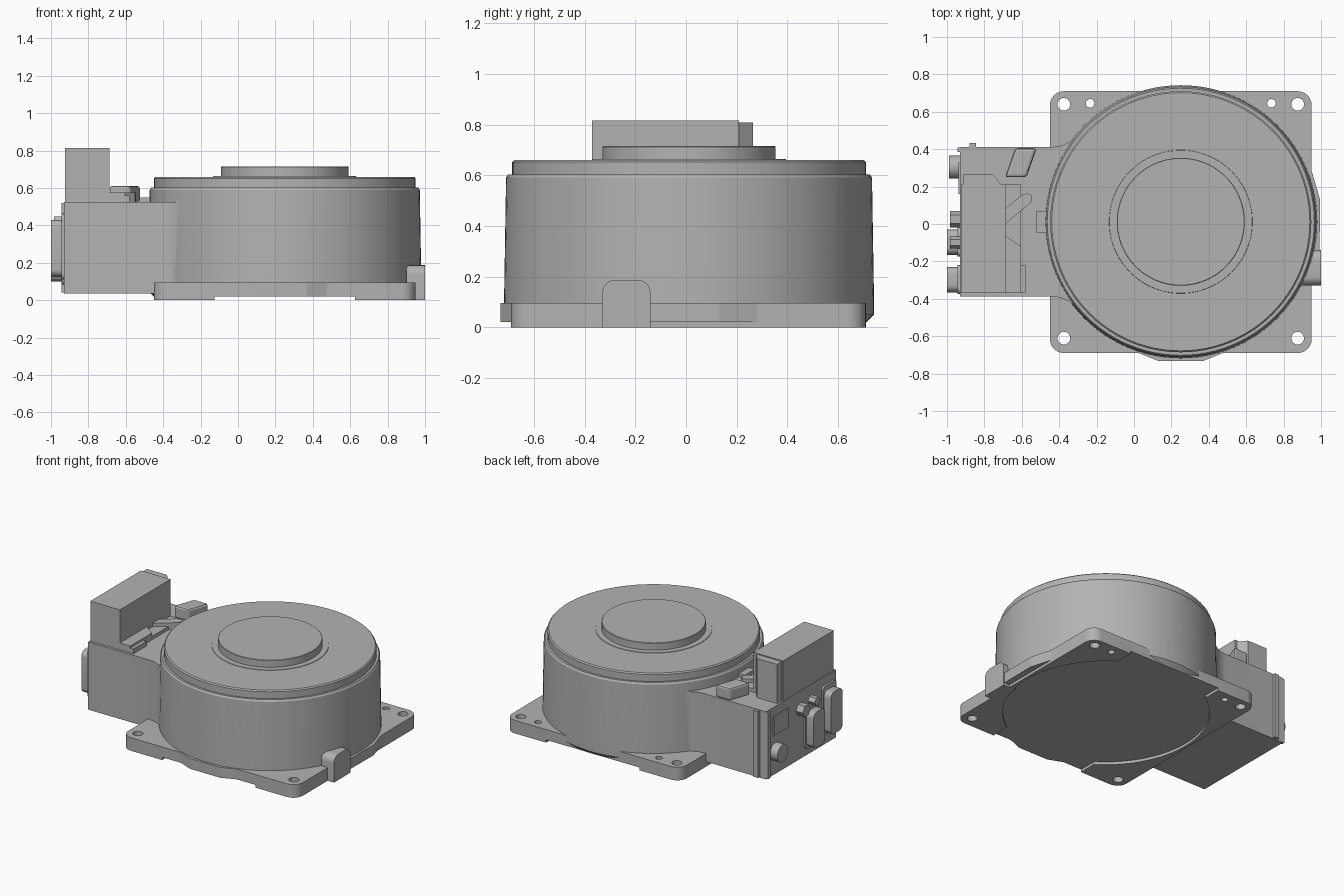
import bpy, bmesh, math
from mathutils import Matrix

if "Cube" in bpy.data.objects:
    bpy.data.objects.remove(bpy.data.objects["Cube"])

CX, CY = 0.25, 0.012          # axis of the round housing
gray = bpy.data.materials.new("housing gray")
gray.diffuse_color = (0.45, 0.45, 0.45, 1)
gray.use_nodes = True
gray.node_tree.nodes["Principled BSDF"].inputs["Base Color"].default_value = gray.diffuse_color


def finish(name, bm, smooth=False, bevel=0):
    bmesh.ops.recalc_face_normals(bm, faces=bm.faces)
    me = bpy.data.meshes.new(name)
    bm.to_mesh(me)
    bm.free()
    ob = bpy.data.objects.new(name, me)
    bpy.context.collection.objects.link(ob)
    me.materials.append(gray)
    if bevel:
        m = ob.modifiers.new("edge", 'BEVEL')
        m.width, m.segments, m.limit_method = bevel, 2, 'ANGLE'
    if smooth:
        bpy.ops.object.select_all(action='DESELECT')
        bpy.context.view_layer.objects.active = ob
        ob.select_set(True)
        bpy.ops.object.shade_smooth_by_angle(angle=math.radians(30))
    return ob


def prism(name, pts, lo, hi, axis='z', **kw):
    """Extrude a 2D outline: (x, y) along z, (y, z) along x, (x, z) along y."""
    place = {'z': lambda a, b, c: (a, b, c),
             'x': lambda a, b, c: (c, a, b),
             'y': lambda a, b, c: (a, c, b)}[axis]
    bm = bmesh.new()
    bot = [bm.verts.new(place(a, b, lo)) for a, b in pts]
    top = [bm.verts.new(place(a, b, hi)) for a, b in pts]
    bm.faces.new(bot)
    bm.faces.new(top)
    n = len(pts)
    for i in range(n):
        j = (i + 1) % n
        bm.faces.new((bot[i], bot[j], top[j], top[i]))
    return finish(name, bm, **kw)


def box(name, x0, x1, y0, y1, z0, z1, bevel=0):
    return prism(name, [(x0, y0), (x1, y0), (x1, y1), (x0, y1)], z0, z1, bevel=bevel)


def rounded(a0, a1, b0, b1, r, n=6):
    pts = []
    for k, (ca, cb) in enumerate([(a1 - r, b1 - r), (a0 + r, b1 - r),
                                  (a0 + r, b0 + r), (a1 - r, b0 + r)]):
        for i in range(n + 1):
            t = math.pi / 2 * (k + i / n)
            pts.append((ca + r * math.cos(t), cb + r * math.sin(t)))
    return pts


def circle(a, b, r, n):
    return [(a + r * math.cos(2 * math.pi * i / n),
             b + r * math.sin(2 * math.pi * i / n)) for i in range(n)]


def lathe(name, profile, n=96):
    bm = bmesh.new()
    rings = [[bm.verts.new((x, y, z)) for x, y in circle(CX, CY, r, n)] for r, z in profile]
    bm.faces.new(rings[0])
    bm.faces.new(rings[-1])
    for lo, hi in zip(rings, rings[1:]):
        for i in range(n):
            j = (i + 1) % n
            bm.faces.new((lo[i], lo[j], hi[j], hi[i]))
    return finish(name, bm, smooth=True)


def cut(ob, cutter):
    cutter.hide_render = True
    cutter.hide_viewport = True
    m = ob.modifiers.new("cut", 'BOOLEAN')
    m.operation, m.solver, m.object = 'DIFFERENCE', 'EXACT', cutter


# Round housing, lid and raised centre
lathe("round_housing", [(0.70, 0.02), (0.73, 0.05), (0.73, 0.10), (0.722, 0.59), (0.714, 0.602)])
lathe("lid", [(0.698, 0.595), (0.698, 0.652), (0.69, 0.66)])
lathe("lid_ring", [(0.385, 0.655), (0.382, 0.663)])
lathe("centre_boss", [(0.342, 0.655), (0.342, 0.712), (0.339, 0.715)])

# Mounting plate with raised underside and bolt holes
plate = prism("mounting_plate", rounded(-0.45, 0.95, -0.69, 0.71, 0.075), 0, 0.095, smooth=True)
cut(plate, box("underside_slot_cutter", CX - 0.375, CX + 0.375, -0.9, 0.9, -0.1, 0.02))
cut(plate, prism("underside_round_cutter", circle(CX, CY, 0.68, 96), -0.1, 0.0201))
for x in (-0.375, 0.875):
    for y in (-0.61, 0.64):
        cut(plate, prism("bolt_hole_cutter", circle(x, y, 0.034, 24), -0.1, 0.2))
for x in (-0.235, 0.735):
    cut(plate, prism("pin_hole_cutter", circle(x, 0.645, 0.023, 20), -0.1, 0.2))

# Plate bulges and the side tab
prism("front_bulge", [(0.0, -0.68), (0.13, -0.732), (0.37, -0.732), (0.5, -0.68)], 0.02, 0.095)
prism("side_bulge", [(0.85, -0.32), (0.99, -0.32), (0.995, 0.13), (0.945, 0.3), (0.85, 0.3)],
      0.02, 0.095)
tab = rounded(-0.33, -0.14, -0.1, 0.187, 0.05)
prism("side_tab", [(y, max(z, 0)) for y, z in tab if z > 0.05] [:14] + [(-0.33, 0), (-0.14, 0)],
      0.9, 1.0, 'x', smooth=True)

# Side housing flaring into the round body
half = [(-0.93, -0.40), (-0.44, -0.40), (-0.39, -0.406), (-0.34, -0.43), (-0.29, -0.47),
        (-0.25, -0.515), (0.0, -0.5)]
outline = [(x, y + CY) for x, y in half] + [(x, CY - y) for x, y in reversed(half)]
prism("side_housing", outline, 0.035, 0.525, smooth=True)
box("corner_rib", -0.88, -0.845, 0.40, 0.433, 0.04, 0.52)
box("rear_edge_rib", -0.945, -0.92, 0.385, 0.41, 0.04, 0.52)

# Tall connector block on the side housing
box("connector_block", -0.925, -0.688, -0.37, 0.21, 0.52, 0.815)
prism("connector_block_end", [(-0.915, 0.2), (-0.70, 0.2), (-0.755, 0.265), (-0.915, 0.265)],
      0.52, 0.808)
box("connector_foot", -0.70, -0.605, -0.37, 0.21, 0.52, 0.55)
box("foot_corner", -0.62, -0.58, -0.37, -0.22, 0.52, 0.56)
prism("foot_ridge", [(-0.69, -0.06), (-0.605, -0.12), (-0.605, -0.37), (-0.69, -0.37)], 0.54, 0.575)
prism("diagonal_bar", [(-0.69, 0.0), (-0.55, 0.115), (-0.545, 0.15), (-0.57, 0.165),
                       (-0.60, 0.155), (-0.69, 0.08)], 0.52, 0.575)

# Slanted cable clamp and the small catch by the lid
prism("cable_clamp", [(-0.69, 0.25), (-0.575, 0.25), (-0.52, 0.405), (-0.635, 0.405)], 0.52, 0.612,
      bevel=0.015)
box("lid_catch", -0.52, -0.46, -0.045, 0.07, 0.52, 0.55)

# Sockets and knobs on the end face
prism("round_socket", circle(0.305, 0.2, 0.062, 32), -0.99, -0.92, 'x', smooth=True)
box("end_window", -0.937, -0.92, 0.16, 0.33, 0.32, 0.46)
for y0, y1, z0, z1 in ((-0.365, -0.23, 0.125, 0.43), (-0.165, -0.03, 0.10, 0.36)):
    prism("socket_flange", rounded(y0 - 0.01, y1 + 0.01, z0 - 0.015, z1 + 0.035, 0.03),
          -0.945, -0.92, 'x')
    prism("tall_socket", rounded(y0, y1, z0, z1, 0.04), -1.0, -0.92, 'x', smooth=True)
for y, z, r in ((0.025, 0.40, 0.045), (-0.1, 0.42, 0.032)):
    prism("hex_knob", circle(y, z, r, 6), -0.985, -0.92, 'x')
